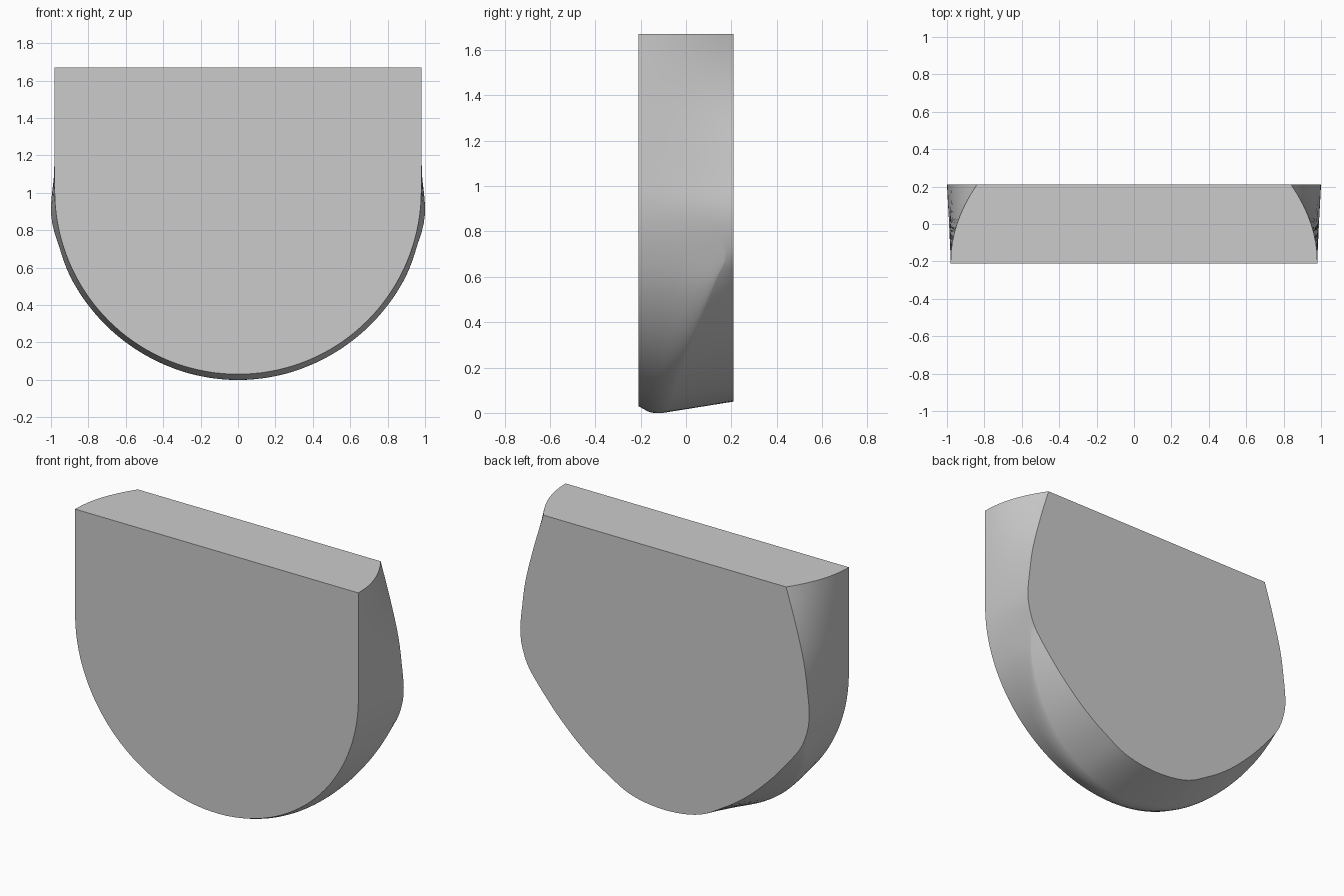
import bpy, bmesh, math
from mathutils import Vector

cube = bpy.data.objects.get("Cube")
if cube:
    bpy.data.objects.remove(cube, do_unlink=True)

DEPTH = 0.21        # half thickness
TOP = 1.67
CENTRE = 1.01       # height of the arc centre
RADIUS = 0.98

# Back half-width by height above the arc centre, back radius and ridge by angle below it
BACK_UPPER = [(1.01, 0.993), (1.22, 0.965), (1.45, 0.907), (1.67, 0.84)]
BACK_LOWER = [(0, 0.993), (7, 1.007), (12, 1.007), (18, 0.997), (25, 0.967), (32, 0.943),
              (45, 0.922), (64, 0.93), (75, 0.955), (90, 0.96)]
RIDGE_RADIUS = [(0, 0.987), (7, 0.997), (18, 1.003), (28, 1.013), (90, 1.017)]
RIDGE_Y = [(0, 0.0), (7, 0.06), (18, 0.17), (25, 0.12), (40, 0.02), (60, -0.08), (90, -0.145)]


def sample(table, x):
    """Smooth interpolation through a short table."""
    n = len(table)
    for i in range(n - 1):
        (x0, y0), (x1, y1) = table[i], table[i + 1]
        if x <= x1 or i == n - 2:
            def slope(j):
                a, b = table[max(j - 1, 0)], table[min(j + 1, n - 1)]
                return (b[1] - a[1]) / (b[0] - a[0])
            h = x1 - x0
            t = (x - x0) / h
            return (y0 * (1 + 2 * t) * (1 - t) ** 2 + h * slope(i) * t * (1 - t) ** 2
                    + y1 * t * t * (3 - 2 * t) - h * slope(i + 1) * t * t * (1 - t))


def polar(radius, angle, y):
    a = math.radians(angle)
    return Vector((radius * math.cos(a), y, CENTRE - radius * math.sin(a)))


def rim_path(front, ridge, back, a, b):
    """Front edge to back edge, rounding the ridge between them."""
    start, end = front.lerp(ridge, a), back.lerp(ridge, b)
    pts = [front]
    for i in range(9):
        t = i / 8
        pts.append(start.lerp(ridge, t).lerp(ridge.lerp(end, t), t))
    pts.append(back)
    return pts


# Rim stations down one side
stations = []
for i in range(12):
    z = TOP + (CENTRE - TOP) * i / 12
    front = Vector((RADIUS, -DEPTH, z))
    back = Vector((sample(BACK_UPPER, z), DEPTH, z))
    up = (z - CENTRE) / (TOP - CENTRE)
    ridge = Vector((0.987 - 0.007 * up, 0, z))
    stations.append(rim_path(front, ridge, back, 0.05, 0.05))
for i in range(37):
    angle = i * 2.5
    k = min(angle / 20, 1)
    ridge = polar(sample(RIDGE_RADIUS, angle), angle, sample(RIDGE_Y, angle))
    stations.append(rim_path(polar(RADIUS, angle, -DEPTH), ridge,
                             polar(sample(BACK_LOWER, angle), angle, DEPTH),
                             0.05 + 0.45 * k, 0.05 + 0.8 * k))

# Mirror the side and loft the closed body
mirrored = [[Vector((-p.x, p.y, p.z)) for p in path] for path in reversed(stations[:-1])]
for p in stations[-1]:
    p.x = 0
bm = bmesh.new()
rows = [[bm.verts.new(p) for p in path] for path in stations + mirrored]
for r0, r1 in zip(rows, rows[1:]):
    for j in range(len(r0) - 1):
        bm.faces.new((r0[j], r0[j + 1], r1[j + 1], r1[j]))
bm.faces.new([r[0] for r in rows])                      # front face
bm.faces.new([r[-1] for r in reversed(rows)])           # back face
bm.faces.new(rows[0] + rows[-1][::-1])                  # top face
bmesh.ops.recalc_face_normals(bm, faces=bm.faces)
mesh = bpy.data.meshes.new("rounded_block")
bm.to_mesh(mesh)
bm.free()
block = bpy.data.objects.new("rounded_block", mesh)
bpy.context.collection.objects.link(block)

# Plain grey
grey = bpy.data.materials.new("light_grey")
grey.use_nodes = True
grey.diffuse_color = (0.6, 0.6, 0.6, 1)
grey.node_tree.nodes["Principled BSDF"].inputs["Base Color"].default_value = (0.6, 0.6, 0.6, 1)
mesh.materials.append(grey)

bpy.ops.object.select_all(action='DESELECT')
block.select_set(True)
bpy.context.view_layer.objects.active = block
bpy.ops.object.shade_smooth_by_angle(angle=math.radians(35))
